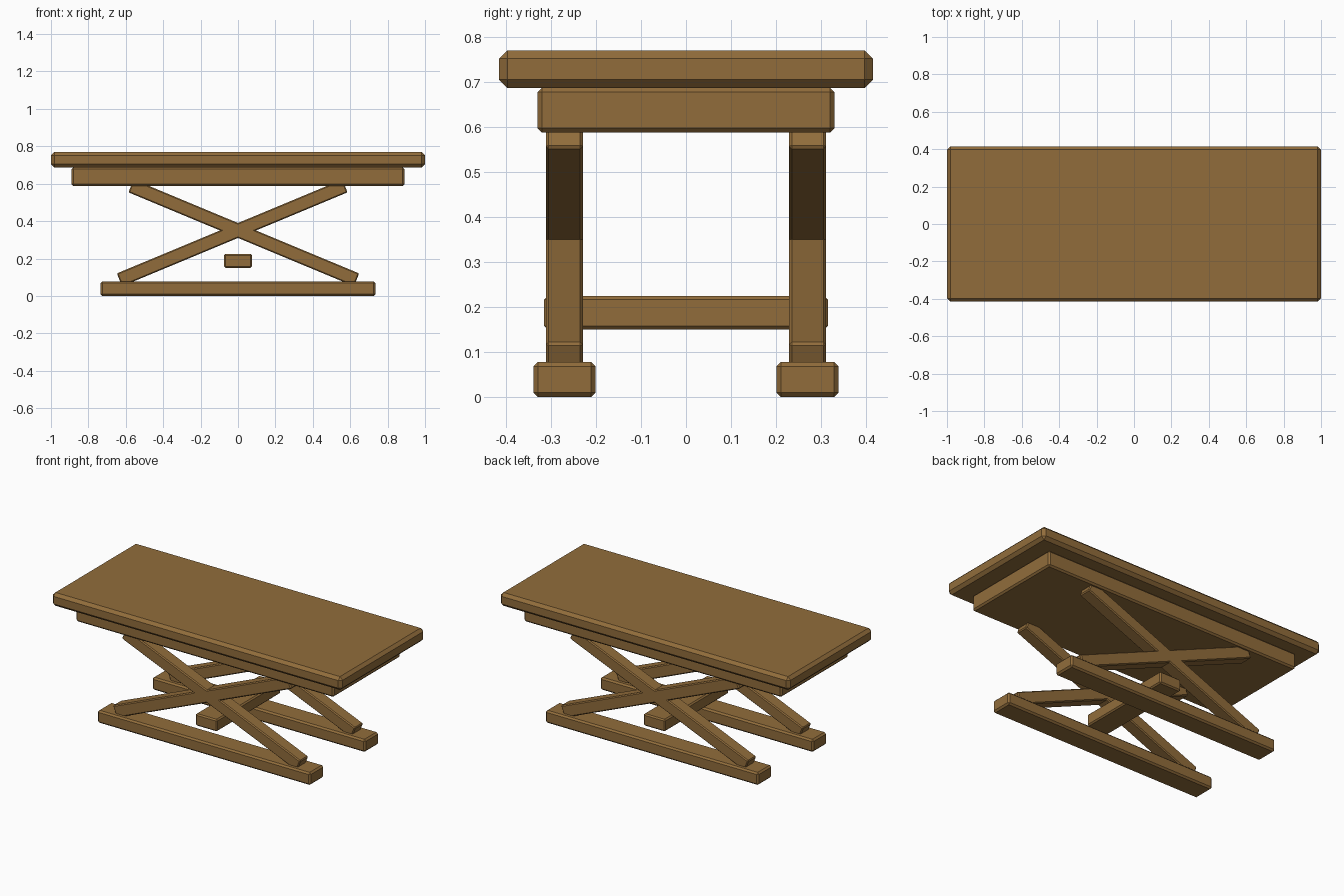
import bpy, math

if "Cube" in bpy.data.objects:
    bpy.data.objects.remove(bpy.data.objects["Cube"])

wood = bpy.data.materials.new("brown wood")
wood.diffuse_color = (0.285, 0.152, 0.044, 1)
wood.use_nodes = True
wood.node_tree.nodes["Principled BSDF"].inputs["Base Color"].default_value = wood.diffuse_color


def beam(name, center, size, bevel, tilt=0.0):
    """Chamfered wooden beam, optionally tilted about the y axis."""
    bpy.ops.mesh.primitive_cube_add(size=1, location=center, rotation=(0, tilt, 0))
    ob = bpy.context.object
    ob.name = name
    ob.scale = size
    bpy.ops.object.transform_apply(location=False, rotation=False, scale=True)
    mod = ob.modifiers.new("chamfer", 'BEVEL')
    mod.width = bevel
    mod.segments = 1
    ob.data.materials.append(wood)
    return ob


# Table top and the solid apron beneath it
beam("table_top", (0, 0, 0.7285), (2.0, 0.83, 0.083), 0.018)
beam("apron", (0, 0, 0.6375), (1.78, 0.66, 0.1), 0.01)

# Stretcher joining the two leg frames
beam("stretcher", (0, 0, 0.1875), (0.15, 0.63, 0.075), 0.008)

# Each side has a foot rail and two crossed legs
angle = math.radians(22.6)
for side, y in (("front", -0.27), ("back", 0.27)):
    beam(side + "_foot", (0, y, 0.039), (1.47, 0.138, 0.078), 0.01)
    for label, s in (("rising", 1), ("falling", -1)):
        beam(f"{side}_{label}_leg", (-0.031 * s, y, 0.337),
             (1.306, 0.082, 0.074), 0.006, -angle * s)
